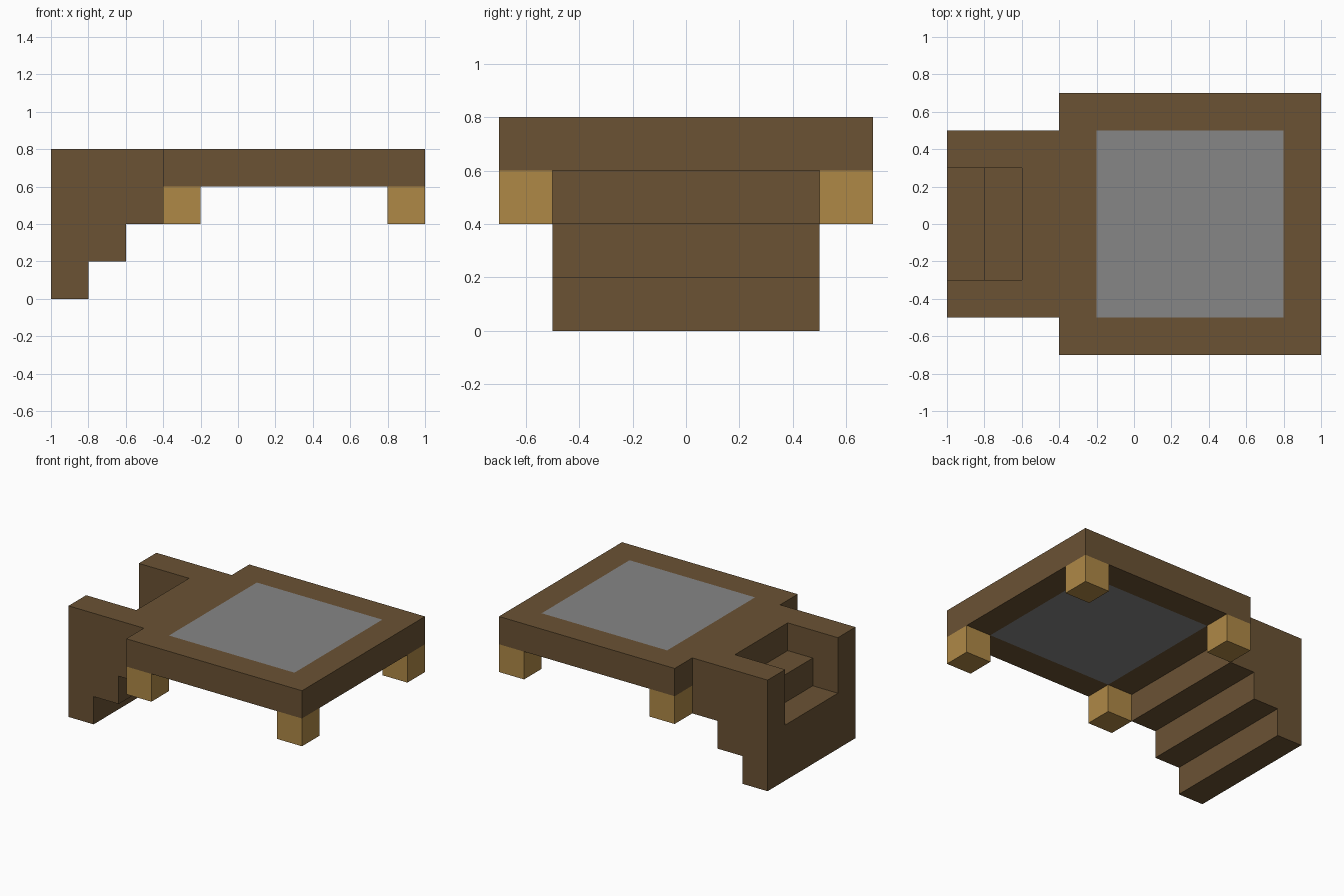
import bpy
import bmesh
from mathutils import Vector

cube = bpy.data.objects.get("Cube")
if cube:
    bpy.data.objects.remove(cube, do_unlink=True)


def material(name, r, g, b):
    mat = bpy.data.materials.new(name)
    mat.use_nodes = True
    mat.diffuse_color = (r, g, b, 1)
    mat.node_tree.nodes["Principled BSDF"].inputs["Base Color"].default_value = (r, g, b, 1)
    return mat


dark_wood = material("dark_wood", 0.145, 0.085, 0.034)
light_wood = material("light_wood", 0.43, 0.25, 0.062)
grey_panel = material("grey_panel", 0.24, 0.24, 0.24)


def finish(name, bm, *mats):
    bmesh.ops.recalc_face_normals(bm, faces=bm.faces)
    mesh = bpy.data.meshes.new(name)
    bm.to_mesh(mesh)
    bm.free()
    for mat in mats:
        mesh.materials.append(mat)
    obj = bpy.data.objects.new(name, mesh)
    bpy.context.collection.objects.link(obj)
    return obj


def box(low, high):
    bm = bmesh.new()
    bmesh.ops.create_cube(bm, size=1)
    low, high = Vector(low), Vector(high)
    bmesh.ops.scale(bm, vec=high - low, verts=bm.verts)
    bmesh.ops.translate(bm, vec=(low + high) / 2, verts=bm.verts)
    return bm


def extrude_profile(name, points, y0, y1, mat):
    bm = bmesh.new()
    face = bm.faces.new([bm.verts.new((x, y0, z)) for x, z in points])
    out = bmesh.ops.extrude_face_region(bm, geom=[face], use_keep_orig=True)
    moved = [v for v in out["geom"] if isinstance(v, bmesh.types.BMVert)]
    bmesh.ops.translate(bm, vec=(0, y1 - y0, 0), verts=moved)
    return finish(name, bm, mat)


# Platform slab with a grey panel inset in its top and underside
bm = box((-0.4, -0.7, 0.6), (1, 0.7, 0.8))
bm.normal_update()
panels = [f for f in bm.faces if abs(f.normal.z) > 0.9]
bmesh.ops.inset_individual(bm, faces=panels, thickness=0.2, use_even_offset=True)
for f in panels:
    f.material_index = 1
finish("platform", bm, dark_wood, grey_panel)

# Corner legs
for x, end in ((-0.4, "right"), (0.8, "left")):
    for y, side in ((-0.7, "front"), (0.5, "back")):
        finish(f"{side}_{end}_leg", box((x, y, 0.4), (x + 0.2, y + 0.2, 0.6)), light_wood)

# Stair: stepped underside shared by the treads and both side walls
underside = [(-1, 0), (-0.8, 0), (-0.8, 0.2), (-0.6, 0.2), (-0.6, 0.4), (-0.4, 0.4), (-0.4, 0.8)]
treads = [(-0.6, 0.8), (-0.6, 0.6), (-0.8, 0.6), (-0.8, 0.4), (-1, 0.4)]
extrude_profile("stair_treads", underside + treads, -0.3, 0.3, dark_wood)
extrude_profile("front_stair_wall", underside + [(-1, 0.8)], -0.5, -0.3, dark_wood)
extrude_profile("back_stair_wall", underside + [(-1, 0.8)], 0.3, 0.5, dark_wood)
